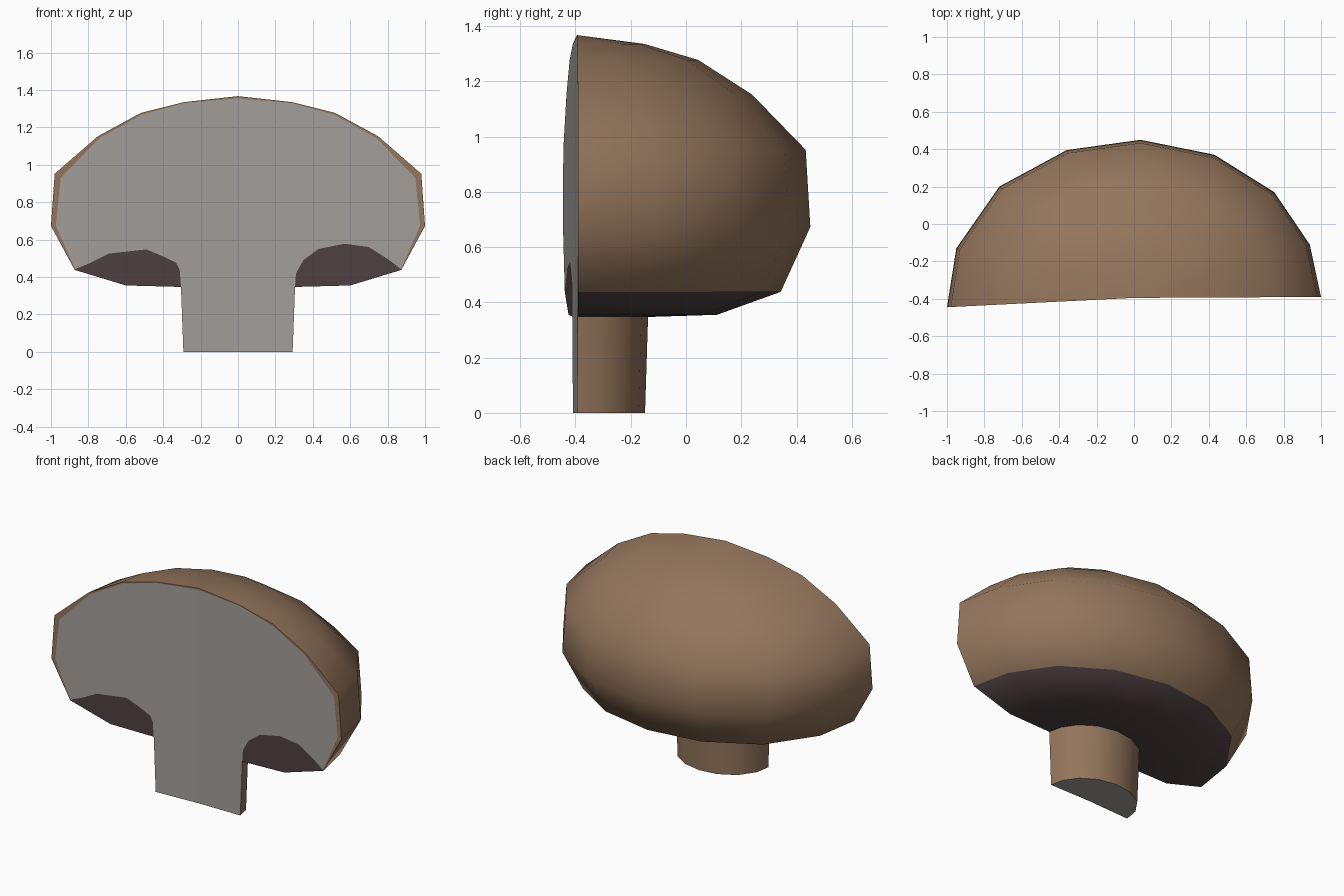
import bpy
import bmesh

if "Cube" in bpy.data.objects:
    bpy.data.objects.remove(bpy.data.objects["Cube"])

AXIS_Y = -0.395


def material(name, rgb):
    m = bpy.data.materials.new(name)
    m.diffuse_color = (*rgb, 1)
    m.use_nodes = True
    m.node_tree.nodes["Principled BSDF"].inputs["Base Color"].default_value = m.diffuse_color
    return m


BROWN = material("brown skin", (0.295, 0.180, 0.108))
GREY = material("grey flesh", (0.370, 0.347, 0.327))
DARK = material("dark gills", (0.076, 0.052, 0.054))

# Half-round plan of the mushroom: offsets from the axis at radius 1
PLAN = [(1, 0.005), (0.94, 0.285), (0.75, 0.565), (0.43, 0.765), (0.035, 0.845),
        (-0.36, 0.79), (-0.72, 0.595), (-0.95, 0.265), (-1, -0.05)]


def finish(name, bm, mats, smooth):
    me = bpy.data.meshes.new(name)
    bm.to_mesh(me)
    bm.free()
    for m in mats:
        me.materials.append(m)
    ob = bpy.data.objects.new(name, me)
    bpy.context.collection.objects.link(ob)
    if smooth:
        bpy.ops.object.select_all(action='DESELECT')
        ob.select_set(True)
        bpy.context.view_layer.objects.active = ob
        bpy.ops.object.shade_smooth_by_angle(angle=0.9)
    return ob


def half_lathe(name, profile, mats, rule):
    """Sweep a (radius, z) profile, listed downwards, around the half plan."""
    bm = bmesh.new()
    rings = [[bm.verts.new((px * r, AXIS_Y + py * r, z)) for px, py in PLAN]
             for r, z in profile]
    for i, (a, b) in enumerate(zip(rings, rings[1:])):
        for k in range(len(PLAN) - 1):
            f = bm.faces.new((a[k], b[k], b[k + 1], a[k + 1]))
            f.material_index = rule(i)
    bmesh.ops.remove_doubles(bm, verts=bm.verts, dist=1e-4)
    return finish(name, bm, mats, True)


# Cap, with dark gills below the rim
RIM = [(0, 1.367), (0.29, 1.335), (0.52, 1.277), (0.75, 1.152),
       (0.98, 0.952), (1, 0.673), (0.873, 0.438)]
half_lathe("cap", RIM + [(0.6, 0.355), (0.305, 0.347)], [BROWN, DARK],
           lambda i: 1 if i >= len(RIM) - 1 else 0)

# Stem, with a grey cut bottom
half_lathe("stem", [(0.305, 0.347), (0.292, 0), (0, 0)], [BROWN, GREY],
           lambda i: i)

# Cut face: flesh, dark gill pockets and a thin skin edge on each half
FLESH = [(0, 1.355), (0.29, 1.33), (0.515, 1.268), (0.74, 1.143),
         (0.948, 0.93), (0.974, 0.675), (0.871, 0.442)]
POCKET = {
    1: [(0.81, 0.49), (0.7, 0.56), (0.57, 0.578), (0.43, 0.55), (0.35, 0.49), (0.31, 0.42)],
    -1: [(0.79, 0.475), (0.69, 0.525), (0.49, 0.548), (0.4, 0.51), (0.33, 0.475), (0.312, 0.44)],
}
bm = bmesh.new()
for s in (1, -1):
    def add(points, mat):
        vs = []
        for x, z in points:
            y = AXIS_Y + (0.005 * x if s > 0 else -0.05 * x)
            vs.append(bm.verts.new((s * x, y, z)))
        f = bm.faces.new(vs if s > 0 else vs[::-1])
        f.material_index = mat

    add([(0, 0), (0.292, 0), (0.305, 0.347)] + POCKET[s][::-1] + FLESH[::-1], 0)
    add([(0.305, 0.347), (0.6, 0.355), RIM[-1], FLESH[-1]] + POCKET[s], 1)
    for i in range(len(RIM) - 1):
        add([RIM[i], FLESH[i], FLESH[i + 1], RIM[i + 1]], 2)
bmesh.ops.remove_doubles(bm, verts=bm.verts, dist=1e-4)
finish("cut_face", bm, [GREY, DARK, BROWN], False)
